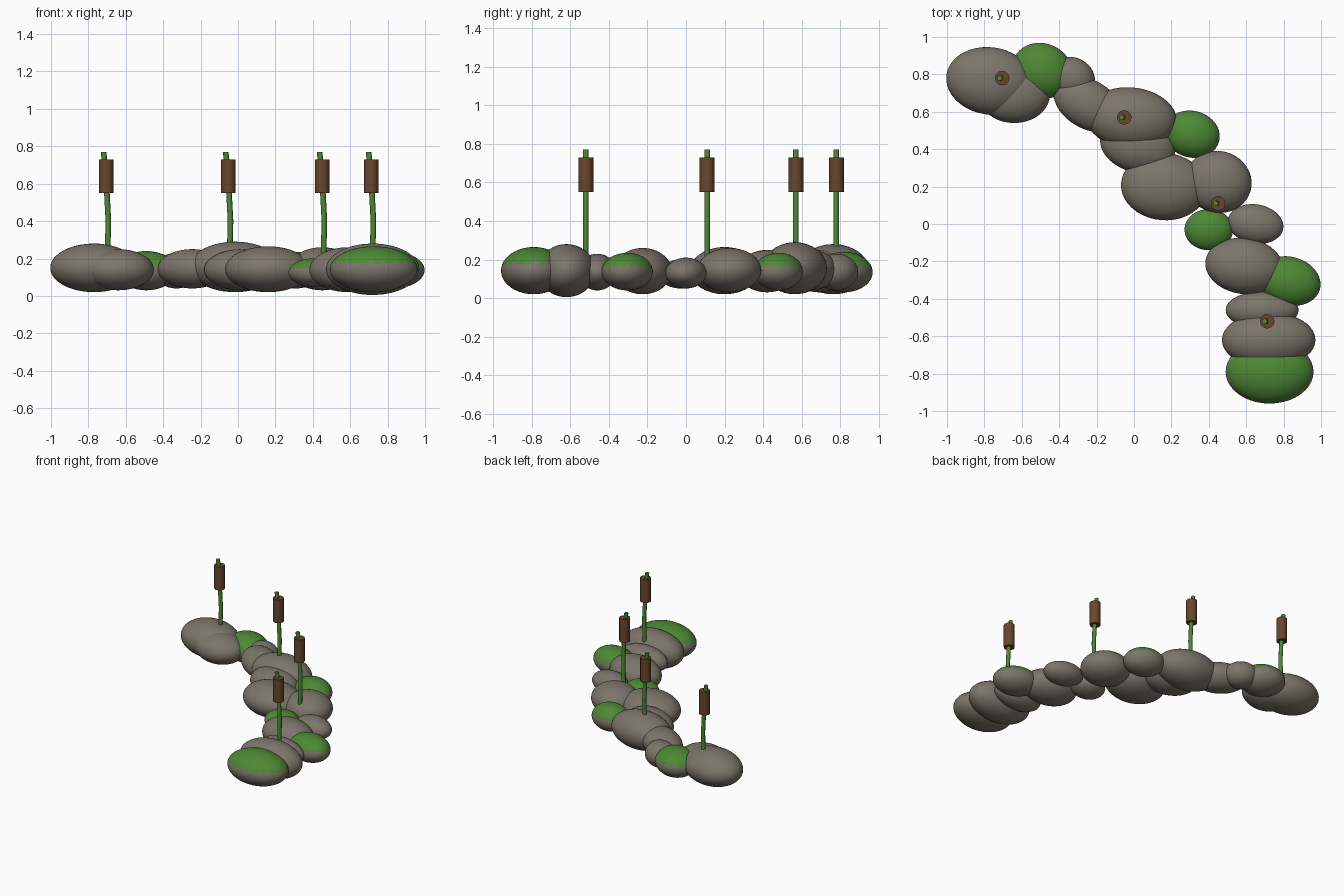
import bpy, bmesh, math, random
from mathutils import Vector, Matrix

random.seed(4)
cube = bpy.data.objects.get("Cube")
if cube:
    bpy.data.objects.remove(cube, do_unlink=True)


def material(name, rgb):
    m = bpy.data.materials.new(name)
    m.use_nodes = True
    m.diffuse_color = (*rgb, 1)
    m.node_tree.nodes["Principled BSDF"].inputs["Base Color"].default_value = (*rgb, 1)
    return m


STONE = material("grey stone", (0.2, 0.178, 0.145))
MOSS = material("moss green", (0.075, 0.25, 0.035))
BROWN = material("cattail brown", (0.14, 0.062, 0.026))


def finish(name, bm, mats, angle=40):
    mesh = bpy.data.meshes.new(name)
    bm.to_mesh(mesh)
    bm.free()
    ob = bpy.data.objects.new(name, mesh)
    bpy.context.collection.objects.link(ob)
    for m in mats:
        mesh.materials.append(m)
    bpy.ops.object.select_all(action='DESELECT')
    ob.select_set(True)
    bpy.context.view_layer.objects.active = ob
    bpy.ops.object.shade_smooth_by_angle(angle=math.radians(angle))
    return ob


def stone(name, x, y, rx, ry, low, high, turn=0, mossy=False):
    """Flattened boulder; moss covers the faces near its top."""
    bm = bmesh.new()
    bmesh.ops.create_icosphere(bm, subdivisions=4, radius=1)
    for f in bm.faces:
        if mossy and f.calc_center_median().z > 0.3 + random.uniform(-0.06, 0.06):
            f.material_index = 1
    shape = (Matrix.Translation((x, y, (low + high) / 2))
             @ Matrix.Rotation(math.radians(turn), 4, 'Z')
             @ Matrix.Diagonal((rx, ry, (high - low) / 2, 1)))
    bm.transform(shape)
    finish(name, bm, [STONE, MOSS] if mossy else [STONE])


# Curving row of boulders: x, y, radii, bottom, top, turn
plain = [
    (-.77, .765, .235, .18, .02, .28, -8),
    (-.64, .69, .19, .15, .03, .25, 0),
    (-.33, .78, .125, .11, .04, .23, -30),
    (-.245, .64, .2, .13, .04, .25, -30),
    (-.015, .565, .245, .165, .02, .29, -6),
    (.02, .42, .205, .145, .03, .25, -15),
    (.16, .2, .23, .18, .02, .265, -5),
    (.45, .225, .18, .165, .03, .26, -15),
    (.65, 0, .15, .105, .05, .21, -10),
    (.59, -.225, .21, .15, .02, .26, -8),
    (.685, -.46, .195, .1, .04, .23, 0),
    (.72, -.62, .25, .15, .005, .28, 0),
]
mossed = [
    (-.49, .82, .165, .145, .03, .24, -25),
    (.31, .48, .15, .125, .04, .235, -15),
    (.4, -.03, .13, .11, .05, .2, 0),
    (.83, -.305, .17, .13, .04, .235, -15),
    (.725, -.79, .235, .17, .02, .265, 0),
]
for i, s in enumerate(plain, 1):
    stone(f"stone_{i}", *s)
for i, s in enumerate(mossed, 1):
    stone(f"mossy_stone_{i}", *s, mossy=True)


def cattail(i, x, y):
    # Gently bowed stem, made of rings along a short path
    path = [(.006, .14), (.008, .25), (.012, .4), (.004, .55), (-.004, .68), (-.014, .77)]
    bm = bmesh.new()
    rings = []
    for dx, z in path:
        rings.append([bm.verts.new(Vector((x + dx + .015 * math.cos(a), y + .015 * math.sin(a), z)))
                      for a in (k * math.tau / 8 for k in range(8))])
    for a, b in zip(rings, rings[1:]):
        for k in range(8):
            n = (k + 1) % 8
            bm.faces.new((a[k], a[n], b[n], b[k]))
    bm.faces.new(rings[-1])
    bm.faces.new(rings[0][::-1])
    finish(f"cattail_stem_{i}", bm, [MOSS], 50)

    # Brown seed head
    bm = bmesh.new()
    bmesh.ops.create_cone(bm, cap_ends=True, segments=12, radius1=.039, radius2=.039, depth=.18,
                          matrix=Matrix.Translation((x, y, .64)))
    finish(f"cattail_head_{i}", bm, [BROWN], 50)


for i, (x, y) in enumerate([(-.705, .78), (-.052, .57), (.45, .11), (.712, -.52)], 1):
    cattail(i, x, y)
